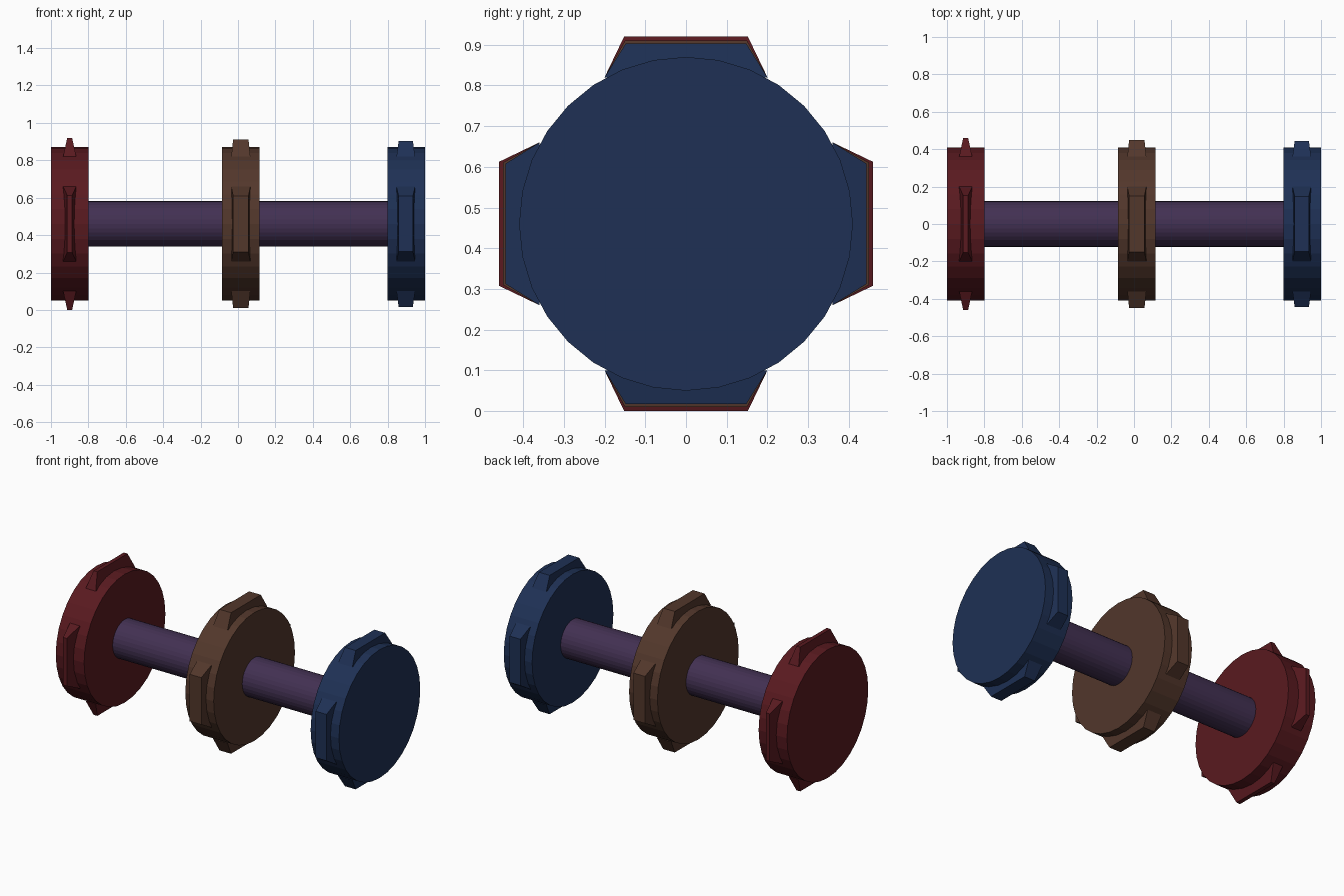
import bpy, bmesh, math
from mathutils import Matrix, Vector

if "Cube" in bpy.data.objects:
    bpy.data.objects.remove(bpy.data.objects["Cube"])

CZ = 0.46  # axle height


def material(name, color):
    m = bpy.data.materials.new(name)
    m.diffuse_color = (*color, 1)
    m.use_nodes = True
    m.node_tree.nodes["Principled BSDF"].inputs["Base Color"].default_value = m.diffuse_color
    return m


def add_cylinder(bm, x, radius, length, sides=32):
    mat = Matrix.Translation((x, 0, CZ)) @ Matrix.Rotation(math.pi / 2, 4, 'Y')
    bmesh.ops.create_cone(bm, cap_ends=True, segments=sides, radius1=radius,
                          radius2=radius, depth=length, matrix=mat)


def add_lug(bm, x, angle, base, top, r_top):
    # tapered block: base and top are (half width, half length)
    r_base = 0.36
    turn = Matrix.Translation((x, 0, CZ)) @ Matrix.Rotation(angle, 4, 'X')
    for v in bmesh.ops.create_cube(bm, size=2)["verts"]:
        w, l = top if v.co.z > 0 else base
        r = r_top if v.co.z > 0 else r_base
        v.co = turn @ Vector((v.co.x * w, v.co.y * l, r))


def finish(bm, name, mat):
    mesh = bpy.data.meshes.new(name)
    bm.to_mesh(mesh)
    bm.free()
    mesh.materials.append(mat)
    obj = bpy.data.objects.new(name, mesh)
    bpy.context.collection.objects.link(obj)


# Central rod
bm = bmesh.new()
add_cylinder(bm, 0, 0.122, 1.7)
finish(bm, "rod", material("purple", (0.055, 0.03, 0.085)))

# Discs with four tapered lugs: name, colour, disc x, lug x, base, top, lug radius
discs = [
    ("left_disc", (0.1, 0.01, 0.014), -0.9, -0.9, (0.035, 0.2), (0.013, 0.152), 0.46),
    ("middle_disc", (0.085, 0.038, 0.024), 0.015, 0.015, (0.051, 0.2), (0.041, 0.15), 0.45),
    ("right_disc", (0.013, 0.03, 0.09), 0.9, 0.897, (0.05, 0.2), (0.038, 0.148), 0.443),
]
for name, color, x, lug_x, base, top, r_top in discs:
    bm = bmesh.new()
    add_cylinder(bm, x, 0.41, 0.2)
    for i in range(4):
        add_lug(bm, lug_x, i * math.pi / 2, base, top, r_top)
    finish(bm, name, material(name + "_colour", color))
